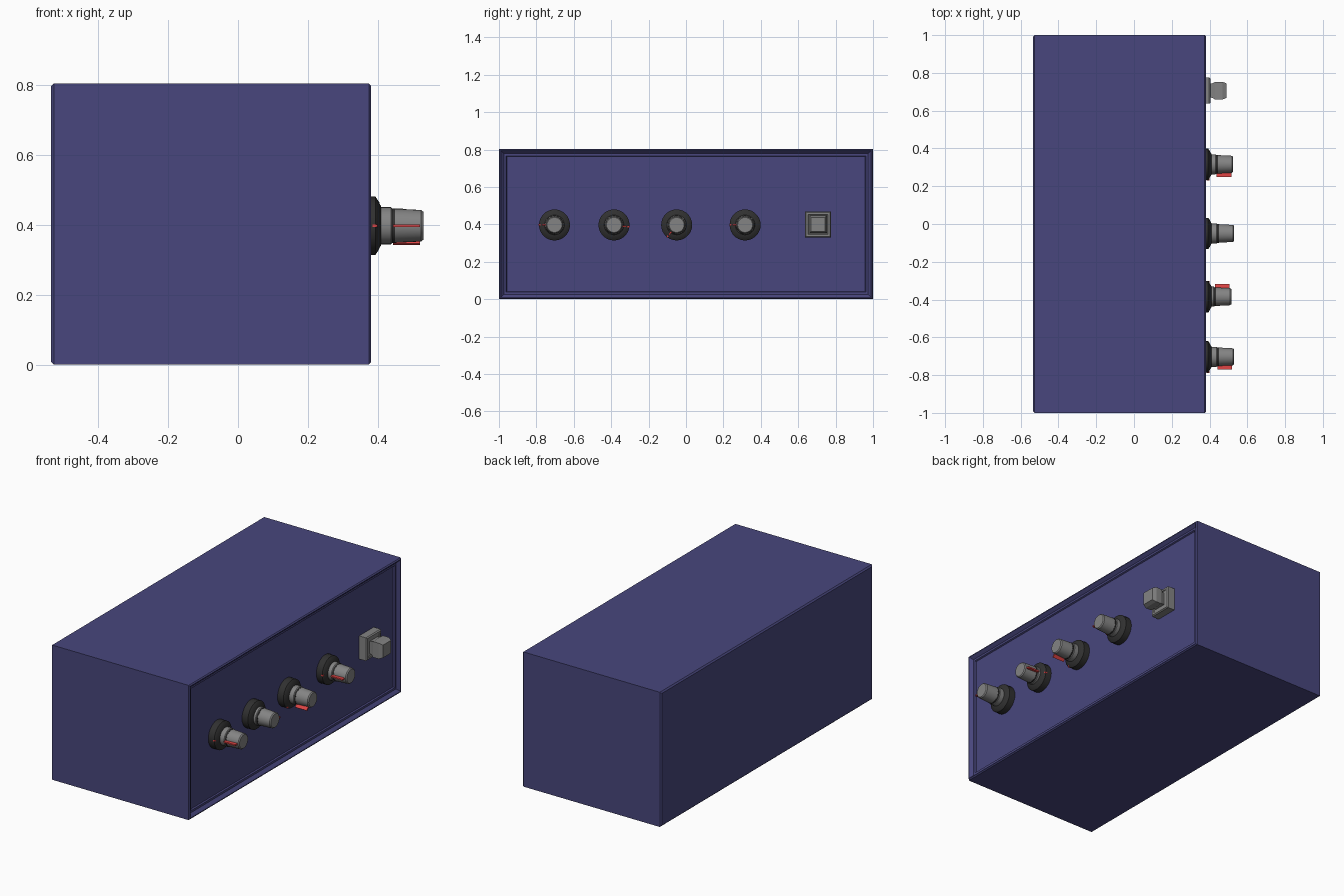
import bpy, bmesh, math
from mathutils import Matrix, Vector

if "Cube" in bpy.data.objects:
    bpy.data.objects.remove(bpy.data.objects["Cube"])


def material(name, rgb):
    m = bpy.data.materials.new(name)
    m.diffuse_color = (*rgb, 1)
    m.use_nodes = True
    m.node_tree.nodes["Principled BSDF"].inputs["Base Color"].default_value = m.diffuse_color
    return m


BLUE = material("indigo blue", (0.065, 0.062, 0.205))
GREY = material("mid grey", (0.23, 0.23, 0.23))
DARK = material("charcoal", (0.03, 0.03, 0.03))
RED = material("pointer red", (0.75, 0.06, 0.06))


def stack(name, rings, mat, smooth=False):
    """Skin a list of matching point rings and cap both ends."""
    bm = bmesh.new()
    loops = [[bm.verts.new(p) for p in ring] for ring in rings]
    n = len(loops[0])
    for a, b in zip(loops, loops[1:]):
        for i in range(n):
            j = (i + 1) % n
            bm.faces.new((a[i], a[j], b[j], b[i]))
    bm.faces.new(loops[0][::-1])
    bm.faces.new(loops[-1])
    bmesh.ops.recalc_face_normals(bm, faces=bm.faces)
    me = bpy.data.meshes.new(name)
    bm.to_mesh(me)
    bm.free()
    me.materials.append(mat)
    ob = bpy.data.objects.new(name, me)
    bpy.context.collection.objects.link(ob)
    if smooth:
        bpy.ops.object.select_all(action='DESELECT')
        ob.select_set(True)
        bpy.context.view_layer.objects.active = ob
        bpy.ops.object.shade_smooth_by_angle(angle=math.radians(30))
    return ob


def rect(x, cy, cz, hy, hz):
    return [(x, cy + a * hy, cz + b * hz) for a, b in ((-1, -1), (1, -1), (1, 1), (-1, 1))]


def circle(x, cy, cz, r, n=28):
    return [(x, cy + r * math.cos(2 * math.pi * i / n), cz + r * math.sin(2 * math.pi * i / n))
            for i in range(n)]


def strip(name, cy, cz, angle, x0, x1, r0, r1, w):
    """Thin radial bar around a knob axis."""
    u = Vector((0, math.cos(angle), math.sin(angle)))
    v = Vector((0, -math.sin(angle), math.cos(angle)))
    c = Vector((0, cy, cz))
    rings = [[c + Vector((x, 0, 0)) + u * r + v * s * w
              for r, s in ((r0, -1), (r1, -1), (r1, 1), (r0, 1))] for x in (x0, x1)]
    stack(name, rings, RED)


# cabinet: bevelled box with a recessed panel on the +x side
body = [(-0.535, 0.008), (-0.527, 0), (0.374, 0), (0.38, 0.006), (0.38, 0.010),
        (0.362, 0.026), (0.362, 0.038), (0.354, 0.042)]
stack("cabinet", [rect(x, 0, 0.402, 1 - i, 0.402 - i) for x, i in body], BLUE)

# four knobs, each with a flared collar, stem, groove and cap
Z = 0.397
knobs = [(-0.703, 180, 0.530), (-0.385, -7, 0.515), (-0.050, 232, 0.530), (0.316, 180, 0.525)]
for k, (y, deg, end) in enumerate(knobs, 1):
    a = math.radians(deg)

    def lathe(name, prof, mat):
        stack(f"{name}_{k}", [circle(x, y, Z, r) for x, r in prof], mat, True)

    lathe("knob_collar", [(0.352, 0.083), (0.393, 0.083), (0.397, 0.078), (0.409, 0.056), (0.409, 0.03)], DARK)
    s = end - 0.085
    lathe("knob_stem", [(0.40, 0.053), (s - 0.008, 0.053), (s - 0.004, 0.050)], GREY)
    lathe("knob_groove", [(s - 0.006, 0.050), (s + 0.004, 0.050)], DARK)
    lathe("knob_cap", [(s + 0.002, 0.049), (end - 0.006, 0.045), (end, 0.040)], GREY)
    strip(f"knob_pointer_{k}", y, Z, a, s - 0.002, end - 0.010, 0.040, 0.067, 0.004)
    strip(f"collar_mark_{k}", y, Z, a, 0.385, 0.399, 0.050, 0.0845, 0.004)

# square switch: stepped plate and flared push button
SY = 0.706
plate = [(0.352, 0.069), (0.398, 0.069), (0.405, 0.064), (0.405, 0.053), (0.401, 0.050)]
stack("switch_plate", [rect(x, SY, 0.400, h, h) for x, h in plate], GREY)
button = [(0.396, 0.036), (0.414, 0.038), (0.430, 0.047), (0.468, 0.047), (0.490, 0.038)]
stack("switch_button", [rect(x, SY, 0.400, h, h) for x, h in button], GREY)
